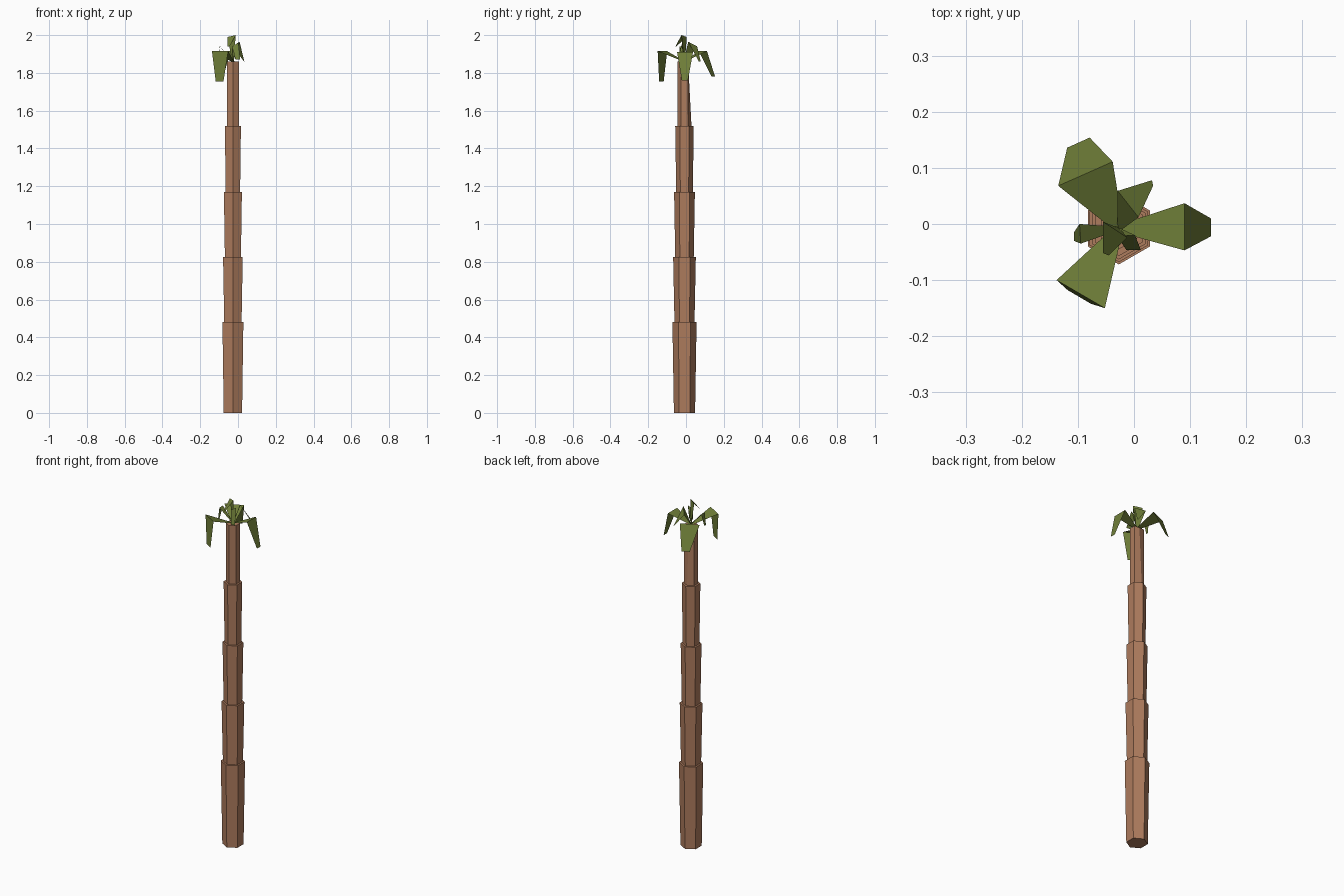
import bpy, bmesh, math
from mathutils import Vector

if "Cube" in bpy.data.objects:
    bpy.data.objects.remove(bpy.data.objects["Cube"])

CX, CY = -0.027, -0.008


def material(name, color):
    m = bpy.data.materials.new(name)
    m.diffuse_color = color
    m.use_nodes = True
    m.node_tree.nodes["Principled BSDF"].inputs["Base Color"].default_value = m.diffuse_color
    return m


BARK = material("bark", (0.42, 0.20, 0.11, 1))
LEAF = material("leaf", (0.16, 0.21, 0.04, 1))


def add_object(name, verts, faces, mat):
    mesh = bpy.data.meshes.new(name)
    mesh.from_pydata(verts, [], faces)
    mesh.update()
    mesh.materials.append(mat)
    ob = bpy.data.objects.new(name, mesh)
    bpy.context.collection.objects.link(ob)
    return ob


def hexagon(r, z):
    return [Vector((CX + r * math.cos(math.radians(30 + 60 * i)),
                    CY + r * math.sin(math.radians(30 + 60 * i)), z)) for i in range(6)]


# Trunk: stacked hexagonal segments, each flaring towards its top
segments = [(0.0, 0.48, 0.056, 0.064), (0.48, 0.825, 0.053, 0.060),
            (0.825, 1.17, 0.049, 0.055), (1.17, 1.52, 0.044, 0.049),
            (1.52, 1.86, 0.037, 0.037)]
for i, (z0, z1, r0, r1) in enumerate(segments):
    low, high = hexagon(r0, z0), hexagon(r1, z1)
    if i == 4:
        high[1].y = CY + 0.019  # the crown end is cut back at the rear
    sides = [(k, (k + 1) % 6, 6 + (k + 1) % 6, 6 + k) for k in range(6)]
    add_object(f"trunk_segment_{i + 1}", low + high,
               sides + [tuple(range(5, -1, -1)), tuple(range(6, 12))], BARK)


# Fronds: thin folded leaves, each from the crown centre to a fold and a tip
def frond(name, fold_a, fold_b, tip_a, tip_b, base_z=1.86):
    a, b = Vector(fold_a), Vector(fold_b)
    base = Vector((CX, CY, base_z))
    half = (a - b) * 0.08
    add_object(name, [base + half, base - half, b, a, Vector(tip_b), Vector(tip_a)],
               [(0, 1, 2, 3), (3, 2, 4, 5)], LEAF)


# Three large drooping fronds
frond("large_frond_right", (0.09, 0.037, 1.91), (0.09, -0.047, 1.91),
      (0.137, 0.010, 1.76), (0.137, -0.022, 1.76))
frond("large_frond_back", (-0.135, 0.068, 1.915), (-0.038, 0.111, 1.915),
      (-0.119, 0.136, 1.78), (-0.079, 0.154, 1.78))
frond("large_frond_front", (-0.052, -0.150, 1.915), (-0.138, -0.100, 1.915),
      (-0.077, -0.142, 1.755), (-0.118, -0.118, 1.755))

# Small upright fronds in the crown
frond("small_frond_back", (-0.029, 0.059, 1.94), (0.008, 0.012, 1.965),
      (0.032, 0.078, 1.86), (0.034, 0.068, 1.86))
frond("small_frond_left", (-0.095, -0.035, 1.94), (-0.097, 0.0, 1.94),
      (-0.107, -0.030, 1.87), (-0.107, -0.015, 1.87))
frond("small_frond_top", (-0.012, -0.024, 2.0), (-0.055, 0.004, 1.99),
      (-0.045, -0.056, 1.94), (-0.055, -0.052, 1.94))
frond("small_frond_front", (0.002, -0.020, 1.96), (-0.030, -0.022, 1.94),
      (0.012, -0.046, 1.87), (-0.014, -0.046, 1.87))
